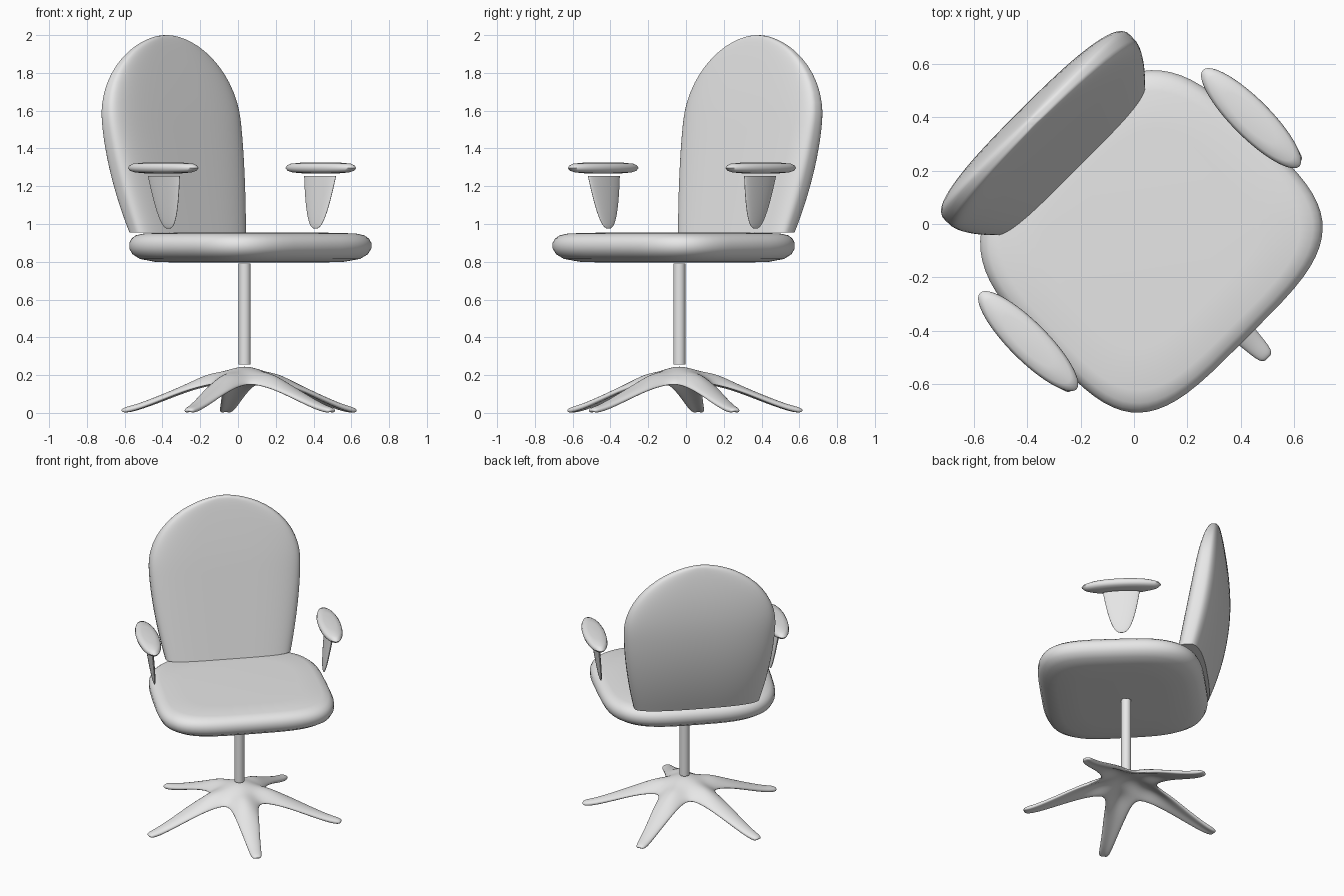
import bpy, bmesh
from math import sin, cos, pi, radians, copysign

cube = bpy.data.objects.get("Cube")
if cube:
    bpy.data.objects.remove(cube, do_unlink=True)

GREY = (0.8, 0.8, 0.8, 1)
mat = bpy.data.materials.new("plain grey")
mat.use_nodes = True
mat.diffuse_color = GREY
mat.node_tree.nodes["Principled BSDF"].inputs["Base Color"].default_value = GREY

TURN = radians(45)      # the whole chair is turned on the spot
MID = -0.05             # pole and base centre along the chair's depth


def finish(name, bm, recalc=True):
    if recalc:
        bmesh.ops.recalc_face_normals(bm, faces=bm.faces)
    me = bpy.data.meshes.new(name)
    bm.to_mesh(me)
    bm.free()
    me.materials.append(mat)
    ob = bpy.data.objects.new(name, me)
    bpy.context.collection.objects.link(ob)
    ob.rotation_euler.z = TURN
    for p in me.polygons:
        p.use_smooth = True
    return ob


def sharpen(ob, angle=50):
    bpy.ops.object.select_all(action='DESELECT')
    ob.select_set(True)
    bpy.context.view_layer.objects.active = ob
    bpy.ops.object.shade_smooth_by_angle(angle=radians(angle))


def oval(cx, cy, rx, ry, z, front=2, rear=2, n=64):
    """Closed superellipse ring; front and rear halves may differ in squareness."""
    pts = []
    for i in range(n):
        c, s = cos(2 * pi * i / n), sin(2 * pi * i / n)
        e = 2 / (front if s < 0 else rear)
        pts.append((cx + rx * copysign(abs(c) ** e, c),
                    cy + ry * copysign(abs(s) ** e, s), z))
    return pts


def loft(name, rings):
    bm = bmesh.new()
    rows = [[bm.verts.new(p) for p in ring] for ring in rings]
    n = len(rows[0])
    for a, b in zip(rows, rows[1:]):
        for i in range(n):
            j = (i + 1) % n
            bm.faces.new((a[i], a[j], b[j], b[i]))
    bm.faces.new(rows[0])
    bm.faces.new(rows[-1])
    ob = finish(name, bm)
    sharpen(ob)
    return ob


# Seat cushion: rounded square with soft rim, a little narrower at the rear
seat = []
for inset, z in ((0.25, 0.795), (0.12, 0.8), (0.05, 0.815), (0.015, 0.84), (0, 0.87),
                 (0, 0.9), (0.01, 0.922), (0.03, 0.94), (0.07, 0.95), (0.2, 0.954)):
    ring = oval(0, -0.07, 0.57 - inset, 0.53 - inset, z, 3.9, 3.4)
    seat.append([(x * (0.99 - 0.05 * y), y, h) for x, y, h in ring])
loft("seat", seat)

# Backrest: flat leaning front, bulging rear, round top
back = []
levels = [0.955 + 0.05 * i for i in range(12)]
arc = [radians(a) for a in (0, 6, 12, 19, 26, 33, 40, 47, 54, 60, 66, 72, 77, 81, 85, 88)]
for z, a in [(z, None) for z in levels] + [(1.55 + 0.45 * sin(a), a) for a in arc]:
    h = (z - 0.95) / 1.05
    near, far = 0.297 + 0.21 * h, 0.47 + 0.4 * h - 0.3 * h * h
    half = (far - near) / 2
    if a is None:
        width = 0.49 - 0.085 * ((1.55 - z) / 0.6) ** 1.7
    else:
        width = 0.49 * cos(a) ** 1.1
        half *= cos(a) ** 0.35
    back.append(oval(0, (near + far) / 2, width, half, z, 4, 2.7))
loft("backrest", back)

# Armrests: flattened oval pads on thin blades that lean inwards
for side, word in ((1, "left"), (-1, "right")):
    pad = [oval(side * 0.59, -0.03, 0.072 * k, 0.255 * k, z) for k, z in
           ((0.5, 1.268), (0.8, 1.273), (0.94, 1.282), (1, 1.296),
            (0.96, 1.309), (0.85, 1.319), (0.5, 1.326))]
    loft(word + "_arm_pad", pad)
    blade = []
    for i in range(15):
        u = max((i / 14) ** 2, 0.002)
        k = u ** 0.4
        blade.append(oval(side * (0.55 + 0.035 * u), -0.03,
                          0.02 * k, 0.118 * k, 0.975 + 0.28 * u))
    loft(word + "_arm_support", blade)

# Pole
loft("pole", [oval(0, MID, 0.032, 0.032, z) for z in (0.255, 0.79)])

# Five-legged base: coarse star sheet, thickened and subdivided
bm = bmesh.new()


def polar(r, ang, across, z):
    return bm.verts.new((r * cos(ang) - across * sin(ang),
                         MID + r * sin(ang) + across * cos(ang), z))


LEGS = 5
STEP = 2 * pi / LEGS
hub = polar(0, 0, 0, 0.30)
crotch = [polar(0.17, -pi / 2 + (k + 0.5) * STEP, 0, 0.17) for k in range(LEGS)]
for k in range(LEGS):
    ang = -pi / 2 + k * STEP
    right, mid, left = crotch[k - 1], polar(0.15, ang, 0, 0.265), crotch[k]
    bm.faces.new((hub, right, mid, left))
    for r, w, z in ((0.3, 0.085, 0.165), (0.45, 0.06, 0.1),
                    (0.59, 0.045, 0.045), (0.665, 0.035, 0.03)):
        r2, m2, l2 = (polar(r, ang, -w, z - w * 0.3), polar(r, ang, 0, z),
                      polar(r, ang, w, z - w * 0.3))
        bm.faces.new((right, r2, m2, mid))
        bm.faces.new((mid, m2, l2, left))
        right, mid, left = r2, m2, l2
base = finish("star_base", bm, recalc=False)
shell = base.modifiers.new("Thickness", 'SOLIDIFY')
shell.thickness = 0.03
shell.offset = -1
sub = base.modifiers.new("Smooth", 'SUBSURF')
sub.levels = sub.render_levels = 3
